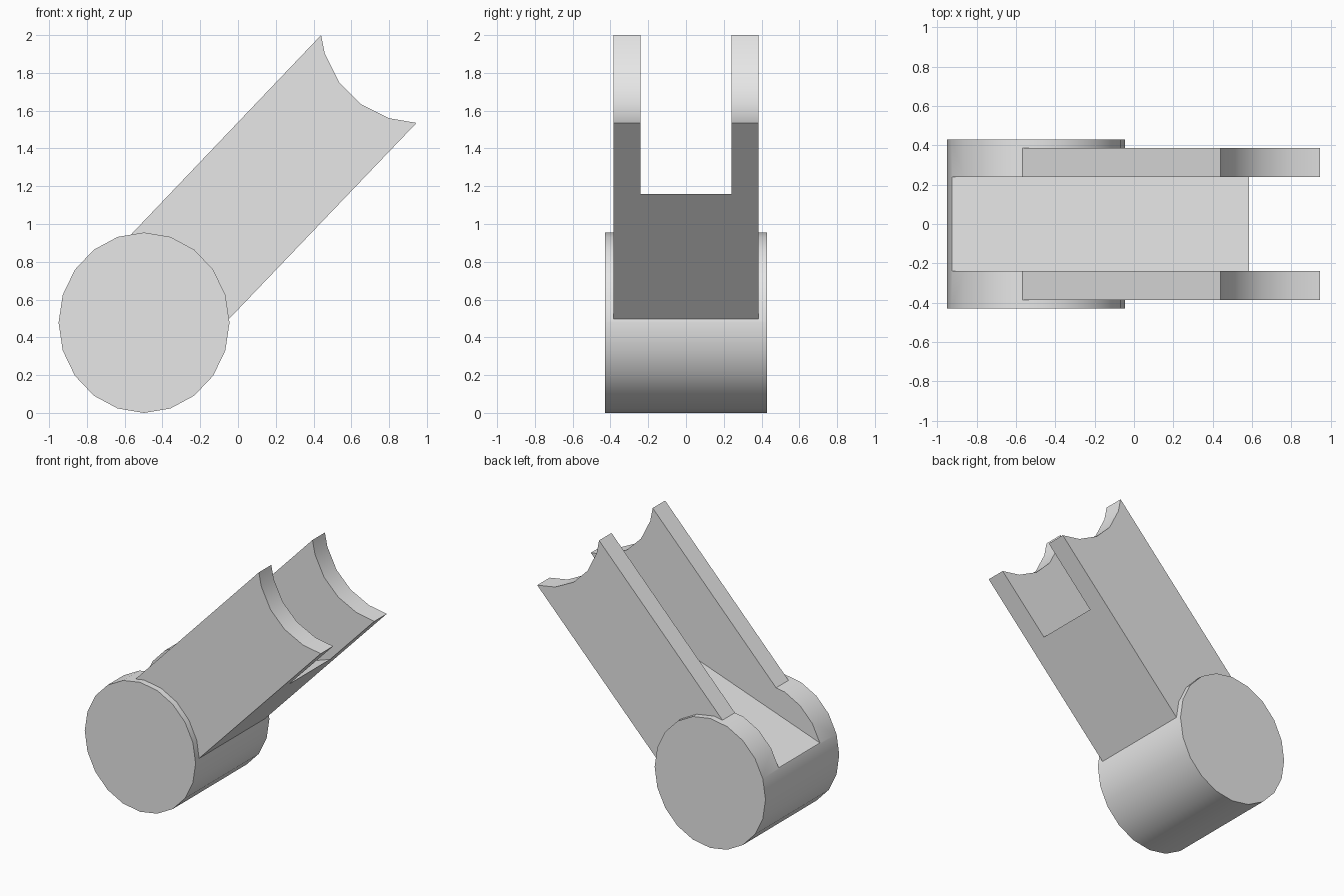
import bpy
import bmesh
import math

cube = bpy.data.objects.get("Cube")
if cube:
    bpy.data.objects.remove(cube, do_unlink=True)

grey = bpy.data.materials.new("light grey")
grey.use_nodes = True
grey.diffuse_color = (0.8, 0.8, 0.8, 1)
grey.node_tree.nodes["Principled BSDF"].inputs["Base Color"].default_value = (0.8, 0.8, 0.8, 1)


def extrude_profile(name, points, half_width):
    """Solid made from an x-z outline, centred on y = 0."""
    bm = bmesh.new()
    face = bm.faces.new([bm.verts.new((x, -half_width, z)) for x, z in points])
    out = bmesh.ops.extrude_face_region(bm, geom=[face])
    moved = [v for v in out["geom"] if isinstance(v, bmesh.types.BMVert)]
    bmesh.ops.translate(bm, verts=moved, vec=(0, 2 * half_width, 0))
    bmesh.ops.recalc_face_normals(bm, faces=bm.faces)
    mesh = bpy.data.meshes.new(name)
    bm.to_mesh(mesh)
    bm.free()
    mesh.materials.append(grey)
    obj = bpy.data.objects.new(name, mesh)
    bpy.context.collection.objects.link(obj)
    return obj


def combine(obj, other, operation):
    mod = obj.modifiers.new(operation.lower(), "BOOLEAN")
    mod.operation = operation
    mod.solver = "EXACT"
    mod.object = other
    bpy.ops.object.select_all(action="DESELECT")
    obj.select_set(True)
    bpy.context.view_layer.objects.active = obj
    bpy.ops.object.modifier_apply(modifier=mod.name)
    bpy.data.objects.remove(other, do_unlink=True)


# Twenty-sided drum lying along y
sides = 20
drum = [(-0.4975 + 0.4525 * math.cos(math.tau * i / sides),
         0.4775 + 0.4775 * math.sin(math.tau * i / sides)) for i in range(sides)]
body = extrude_profile("forked_arm", drum, 0.43)

# Slanted arm with a scooped end
arm = extrude_profile("arm", [
    (-0.58, 0.93), (-0.5, 0.48), (-0.066, 0.478),
    (0.945, 1.535), (0.8, 1.56), (0.65, 1.635),
    (0.535, 1.75), (0.46, 1.9), (0.44, 2.0)], 0.385)
combine(body, arm, "UNION")

# Slot with a sloping floor, which splits the arm into a fork
slot = extrude_profile("slot_cutter", [
    (-1.1, 0.571), (1.1, 1.338), (1.1, 2.2), (-1.1, 2.2)], 0.24)
slot.hide_render = True
combine(body, slot, "DIFFERENCE")

bpy.ops.object.shade_smooth_by_angle(angle=math.radians(30))
